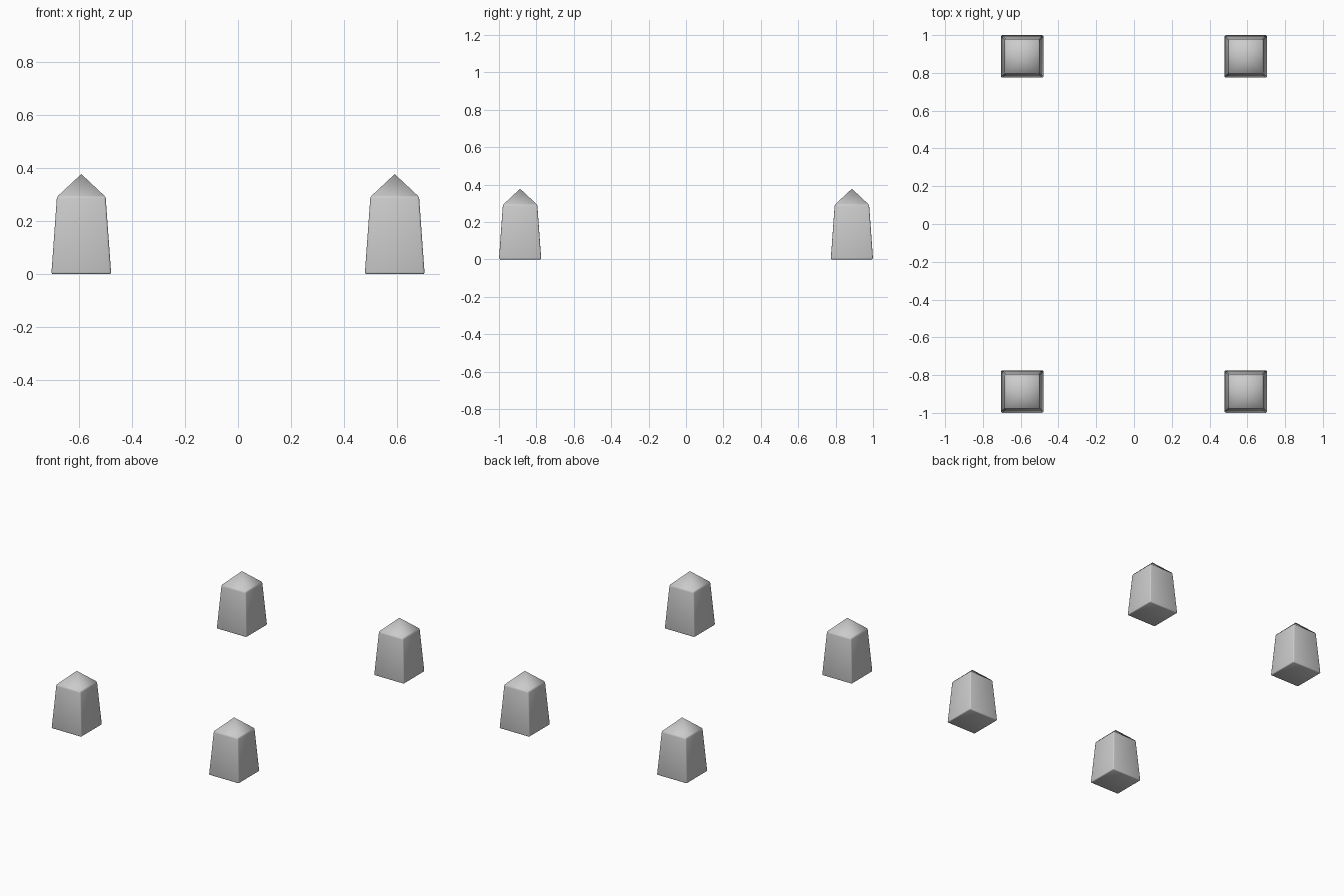
import bpy
import bmesh

cube = bpy.data.objects.get("Cube")
if cube:
    bpy.data.objects.remove(cube, do_unlink=True)

grey = bpy.data.materials.new("stone_grey")
grey.use_nodes = True
colour = (0.6, 0.6, 0.6, 1)
grey.diffuse_color = colour
grey.node_tree.nodes["Principled BSDF"].inputs["Base Color"].default_value = colour

BASE, EAVE = 0.113, 0.092      # half widths
EAVE_Z, TIP_Z = 0.292, 0.378
CORNERS = [(-1, -1), (1, -1), (1, 1), (-1, 1)]


def post_mesh():
    """Tapered square post with a pyramid cap and softened edges."""
    bm = bmesh.new()
    foot = [bm.verts.new((x * BASE, y * BASE, 0)) for x, y in CORNERS]
    eave = [bm.verts.new((x * EAVE, y * EAVE, EAVE_Z)) for x, y in CORNERS]
    tip = bm.verts.new((0, 0, TIP_Z))
    bm.faces.new(foot[::-1])
    for i in range(4):
        j = (i + 1) % 4
        bm.faces.new((foot[i], foot[j], eave[j], eave[i]))
        bm.faces.new((eave[i], eave[j], tip))
    edges = [e for e in bm.edges if tip not in e.verts]
    bmesh.ops.bevel(bm, geom=edges, offset=0.007, segments=2,
                    profile=0.5, affect='EDGES', clamp_overlap=True)
    bmesh.ops.recalc_face_normals(bm, faces=bm.faces)
    for face in bm.faces:
        face.smooth = True
    mesh = bpy.data.meshes.new("corner_post")
    bm.to_mesh(mesh)
    bm.free()
    mesh.materials.append(grey)
    return mesh


# Four matching posts, one at each corner
mesh = post_mesh()
names = ["front_right_post", "front_left_post", "back_left_post", "back_right_post"]
for name, (x, y) in zip(names, CORNERS):
    post = bpy.data.objects.new(name, mesh)
    post.location = (x * 0.592, y * 0.887, 0)
    bpy.context.collection.objects.link(post)
